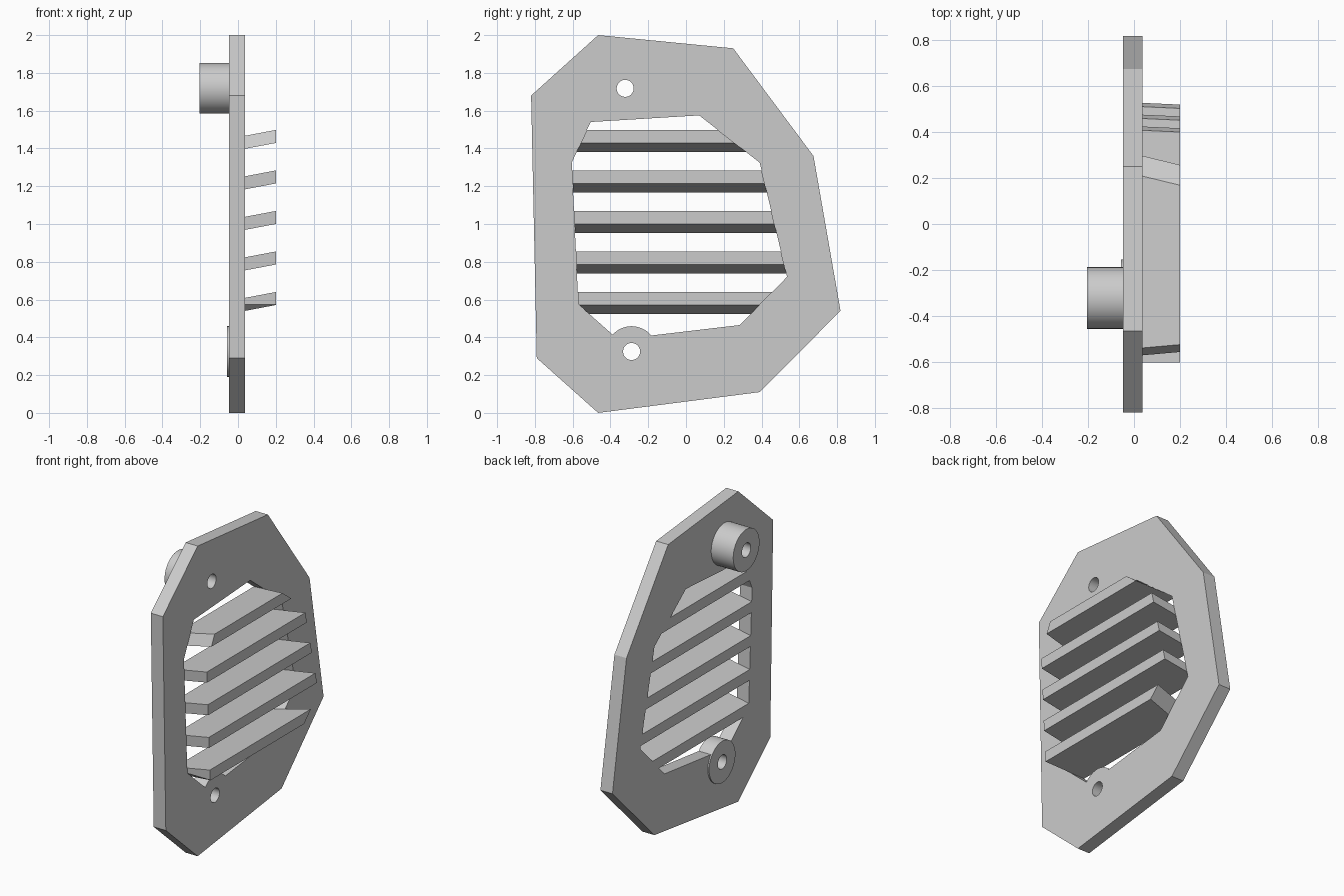
import bpy, bmesh, math

cube = bpy.data.objects.get("Cube")
if cube:
    bpy.data.objects.remove(cube, do_unlink=True)

# Single light grey material
grey = bpy.data.materials.new("light_grey")
grey.use_nodes = True
grey.diffuse_color = (0.6, 0.6, 0.6, 1)
grey.node_tree.nodes["Principled BSDF"].inputs["Base Color"].default_value = (0.6, 0.6, 0.6, 1)

PLATE_BACK, PLATE_FACE, SLAT_TIP = -0.048, 0.038, 0.2
SLOPE, HOLE_R, BOSS_R = 0.19, 0.045, 0.134


def prism(name, outline, x0, x1):
    """Extrude a (y, z) outline along x."""
    bm = bmesh.new()
    face = bm.faces.new([bm.verts.new((x0, y, z)) for y, z in outline])
    extruded = bmesh.ops.extrude_face_region(bm, geom=[face])["geom"]
    for v in extruded:
        if isinstance(v, bmesh.types.BMVert):
            v.co.x = x1
    bmesh.ops.recalc_face_normals(bm, faces=bm.faces)
    mesh = bpy.data.meshes.new(name)
    bm.to_mesh(mesh)
    bm.free()
    mesh.materials.append(grey)
    obj = bpy.data.objects.new(name, mesh)
    bpy.context.collection.objects.link(obj)
    return obj


def circle(centre, r, n=48):
    return [(centre[0] + r * math.cos(math.tau * i / n),
             centre[1] + r * math.sin(math.tau * i / n)) for i in range(n)]


def boolean(obj, other, operation, keep=False):
    """Apply a boolean, then drop the helper unless it is needed again."""
    mod = obj.modifiers.new("cut", "BOOLEAN")
    mod.operation, mod.solver, mod.object = operation, "EXACT", other
    bpy.context.view_layer.objects.active = obj
    bpy.ops.object.modifier_apply(modifier=mod.name)
    if not keep:
        bpy.data.objects.remove(other, do_unlink=True)


# Faceted plate and its window outline
outer = [(-0.465, 2.0), (0.25, 1.93), (0.675, 1.36), (0.818, 0.54),
         (0.39, 0.11), (-0.465, 0.0), (-0.79, 0.29), (-0.82, 1.68)]
window = [(-0.505, 1.54), (0.07, 1.575), (0.39, 1.325), (0.535, 0.72),
          (0.285, 0.465), (-0.36, 0.389), (-0.57, 0.575), (-0.605, 1.325)]
plate = prism("vent_plate", outer, PLATE_BACK, PLATE_FACE)
window_cutter = prism("window_cutter", window, -0.5, 0.5)
window_cutter.hide_render = True
boolean(plate, window_cutter, "DIFFERENCE", keep=True)

# Screw bosses: a tall one above, a nearly flush one below
upper, lower = (-0.322, 1.718), (-0.288, 0.325)
for centre, back in ((upper, -0.205), (lower, -0.057)):
    boolean(plate, prism("boss", circle(centre, BOSS_R), back, PLATE_FACE), "UNION")
    boolean(plate, prism("hole", circle(centre, HOLE_R), -0.5, 0.5), "DIFFERENCE")

# Tilted slats trimmed to the window outline
parts = [plate]
for i in range(5):
    top = 1.498 - 0.2145 * i
    slat = prism(f"slat_{i + 1}", [(-0.9, top - 0.069), (0.9, top - 0.069), (0.9, top), (-0.9, top)],
                 PLATE_BACK, SLAT_TIP)
    for v in slat.data.vertices:
        v.co.z -= SLOPE * (SLAT_TIP - v.co.x)
    boolean(slat, window_cutter, "INTERSECT", keep=True)
    parts.append(slat)
bpy.data.objects.remove(window_cutter, do_unlink=True)

# Smooth round walls, crisp edges
bpy.ops.object.select_all(action="DESELECT")
for part in parts:
    part.select_set(True)
bpy.context.view_layer.objects.active = plate
bpy.ops.object.shade_smooth_by_angle(angle=math.radians(20))
